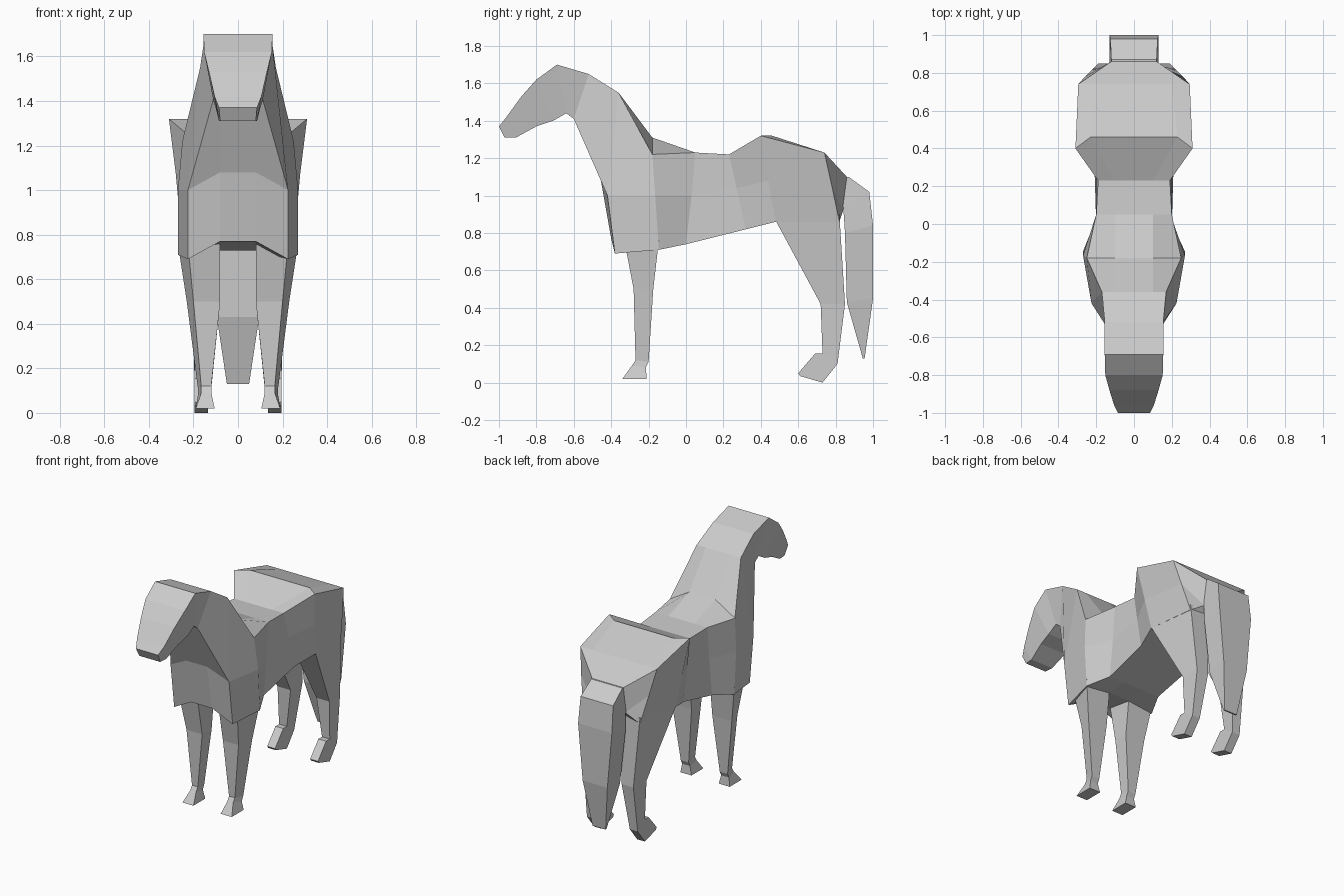
import bpy, bmesh

if "Cube" in bpy.data.objects:
    bpy.data.objects.remove(bpy.data.objects["Cube"])

coat = bpy.data.materials.new("grey coat")
coat.diffuse_color = (0.6, 0.6, 0.6, 1)
coat.use_nodes = True
coat.node_tree.nodes["Principled BSDF"].inputs["Base Color"].default_value = coat.diffuse_color


def loft(name, rings, mirror=False):
    """Skin closed rings of points, cap both ends; optionally mirror across x."""
    bm, cache = bmesh.new(), {}

    def vert(p):
        key = tuple(round(c, 4) for c in p)
        if key not in cache:
            cache[key] = bm.verts.new(key)
        return cache[key]

    def face(pts):
        vs = list(dict.fromkeys(vert(p) for p in pts))
        if len(vs) > 2 and not bm.faces.get(vs):
            bm.faces.new(vs)

    n = len(rings[0])
    for a, b in zip(rings, rings[1:]):
        for i in range(n):
            j = (i + 1) % n
            face([a[i], a[j], b[j], b[i]])
    face(rings[0])
    face(rings[-1])
    if mirror:
        geo = bm.verts[:] + bm.edges[:] + bm.faces[:]
        copy = bmesh.ops.duplicate(bm, geom=geo)["geom"]
        for v in copy:
            if isinstance(v, bmesh.types.BMVert):
                v.co.x = -v.co.x
    bmesh.ops.recalc_face_normals(bm, faces=bm.faces)
    me = bpy.data.meshes.new(name)
    bm.to_mesh(me)
    bm.free()
    me.materials.append(coat)
    ob = bpy.data.objects.new(name, me)
    bpy.context.collection.objects.link(ob)
    return ob


def both(half):
    """Complete a half ring with its mirror image."""
    return half + [(-x, y, z) for x, y, z in reversed(half)]


def box_ring(xi, xo, yf, zf, yb, zb, xbo=None):
    """Leg section: inner/outer x, front and back y,z."""
    xbo = xo if xbo is None else xbo
    return [(xi, yf, zf), (xo, yf, zf), (xbo, yb, zb), (xi, yb, zb)]


# Head: top width, top y, z, lower width, lower y, z
head = [
    (.085, -1.0, 1.37, .08, -.97, 1.31),
    (.105, -.96, 1.42, .085, -.91, 1.31),
    (.13, -.88, 1.53, .10, -.80, 1.37),
    (.152, -.80, 1.62, .11, -.71, 1.40),
    (.155, -.69, 1.70, .11, -.64, 1.44),
    (.155, -.52, 1.65, .11, -.60, 1.41),
]
rings = []
for w, y, z, lw, ly, lz in head:
    low = (lw, ly, lz)
    rings.append(both([(w * .6, y, z), (w, y, z), low, low, (lw * .7, ly, lz)]))

# Neck base, chest, barrel, hips and rump: top, shoulder, flank, lower side, belly
crest = [(.10, -.36, 1.55), (.17, -.36, 1.55)]
breast = (.225, -.42, 1.0)
for half in (
    crest + [breast, breast, (.08, -.455, 1.08)],
    crest + [breast, (.225, -.38, .69), (.08, -.40, .77)],
    [(.10, -.18, 1.31), (.25, -.18, 1.22), (.27, -.165, 1.0), (.27, -.145, .71), (.08, -.145, .73)],
    [(.10, .05, 1.23), (.20, .05, 1.23), (.20, .03, 1.0), (.20, .0, .74), (.08, .0, .74)],
    [(.10, .23, 1.22), (.19, .23, 1.22), (.20, .27, 1.04), (.21, .32, .82), (.08, .32, .82)],
    [(.23, .46, 1.32), (.31, .40, 1.32), (.28, .44, 1.08), (.26, .48, .86), (.08, .48, .86)],
    [(.20, .74, 1.23), (.295, .74, 1.23), (.26, .78, 1.05), (.22, .82, .86), (.08, .80, .86)],
    [(.09, .86, 1.10), (.12, .86, 1.10), (.12, .84, .92), (.12, .84, .92), (.08, .82, .87)],
):
    rings.append(both(half))
loft("body", rings)

# Front legs with flared hooves
loft("front_legs", [
    box_ring(.08, .225, -.33, .76, -.145, .76, .27),
    box_ring(.08, .20, -.28, .50, -.175, .50, .23),
    box_ring(.12, .165, -.27, .12, -.20, .11, .18),
    box_ring(.12, .165, -.29, .09, -.215, .08, .18),
    box_ring(.105, .19, -.34, .02, -.21, .02),
], mirror=True)

# Hind legs, from the thigh to the forward-pointing hoof
loft("hind_legs", [
    box_ring(.08, .26, .48, .865, .82, .90, .22),
    box_ring(.10, .20, .72, .42, .85, .42, .19),
    box_ring(.135, .195, .73, .155, .81, .10),
    box_ring(.135, .195, .69, .155, .73, .0),
    box_ring(.135, .195, .60, .05, .61, .035),
], mirror=True)

# Tail: half width, inner y, z, outer y, z
tail = [(.12, .86, 1.10, .87, 1.10), (.125, .84, .95, .98, 1.02), (.13, .85, .80, 1.0, .84),
        (.095, .86, .43, 1.0, .45), (.05, .945, .13, .955, .13)]
loft("tail", [[(-w, a, az), (w, a, az), (w, b, bz), (-w, b, bz)]
              for w, a, az, b, bz in tail])
